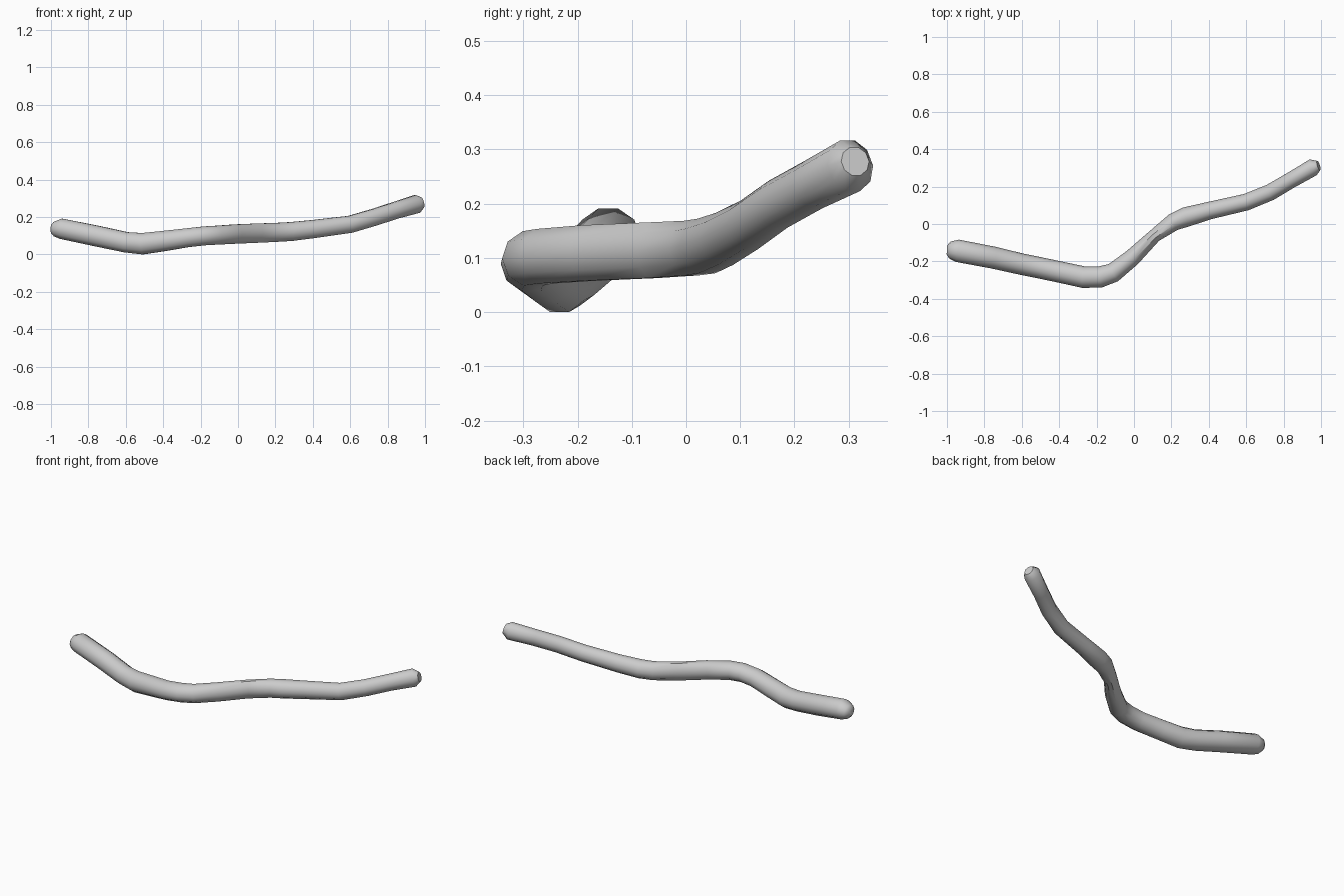
import bpy, bmesh, math
from mathutils import Vector

if "Cube" in bpy.data.objects:
    bpy.data.objects.remove(bpy.data.objects["Cube"])

# Centre line of the stick: x, y, z, half width, half height
PATH = [
    (-1.00, -0.138, 0.138, 0.024, 0.022),
    (-0.985, -0.139, 0.138, 0.045, 0.040),
    (-0.945, -0.143, 0.140, 0.060, 0.057),
    (-0.75, -0.180, 0.100, 0.059, 0.058),
    (-0.60, -0.215, 0.068, 0.057, 0.057),
    (-0.51, -0.233, 0.060, 0.057, 0.060),
    (-0.40, -0.256, 0.074, 0.057, 0.057),
    (-0.27, -0.284, 0.092, 0.058, 0.053),
    (-0.18, -0.283, 0.102, 0.057, 0.053),
    (-0.11, -0.260, 0.106, 0.052, 0.053),
    (-0.01, -0.180, 0.112, 0.046, 0.054),
    (0.11, -0.063, 0.117, 0.036, 0.054),
    (0.21, 0.010, 0.121, 0.047, 0.053),
    (0.28, 0.038, 0.125, 0.053, 0.053),
    (0.40, 0.071, 0.138, 0.047, 0.051),
    (0.60, 0.117, 0.164, 0.045, 0.048),
    (0.73, 0.170, 0.202, 0.044, 0.047),
    (0.84, 0.235, 0.238, 0.043, 0.047),
    (0.958, 0.303, 0.273, 0.046, 0.051),
    (0.987, 0.312, 0.281, 0.027, 0.028),
]
SIDES = 10

bm = bmesh.new()
points = [Vector(p[:3]) for p in PATH]
rings = []
for i, (x, y, z, w, h) in enumerate(PATH):
    # average the directions of the neighbouring segments
    before = (points[i] - points[i - 1]).normalized() if i else Vector()
    after = (points[i + 1] - points[i]).normalized() if i < len(PATH) - 1 else Vector()
    t = (before + after).normalized()
    side = t.cross(Vector((0, 0, 1))).normalized()
    up = side.cross(t)
    ring = []
    for k in range(SIDES):
        a = 2 * math.pi * (k + 0.5) / SIDES + math.pi / SIDES * (1 if SIDES % 4 else 0)
        ring.append(bm.verts.new(points[i] + side * w * math.cos(a) + up * h * math.sin(a)))
    rings.append(ring)

# Skin between rings, then the blunt ends
for r0, r1 in zip(rings, rings[1:]):
    for k in range(SIDES):
        n = (k + 1) % SIDES
        bm.faces.new((r0[k], r0[n], r1[n], r1[k]))
bm.faces.new(rings[0])
bm.faces.new(rings[-1])
bmesh.ops.recalc_face_normals(bm, faces=bm.faces)

# Stand on z = 0
low = min(v.co.z for v in bm.verts)
bmesh.ops.translate(bm, verts=bm.verts, vec=(0, 0, -low))

mesh = bpy.data.meshes.new("stick")
bm.to_mesh(mesh)
bm.free()
stick = bpy.data.objects.new("stick", mesh)
bpy.context.collection.objects.link(stick)
bpy.context.view_layer.objects.active = stick
stick.select_set(True)
bpy.ops.object.shade_smooth_by_angle(angle=math.radians(40))
